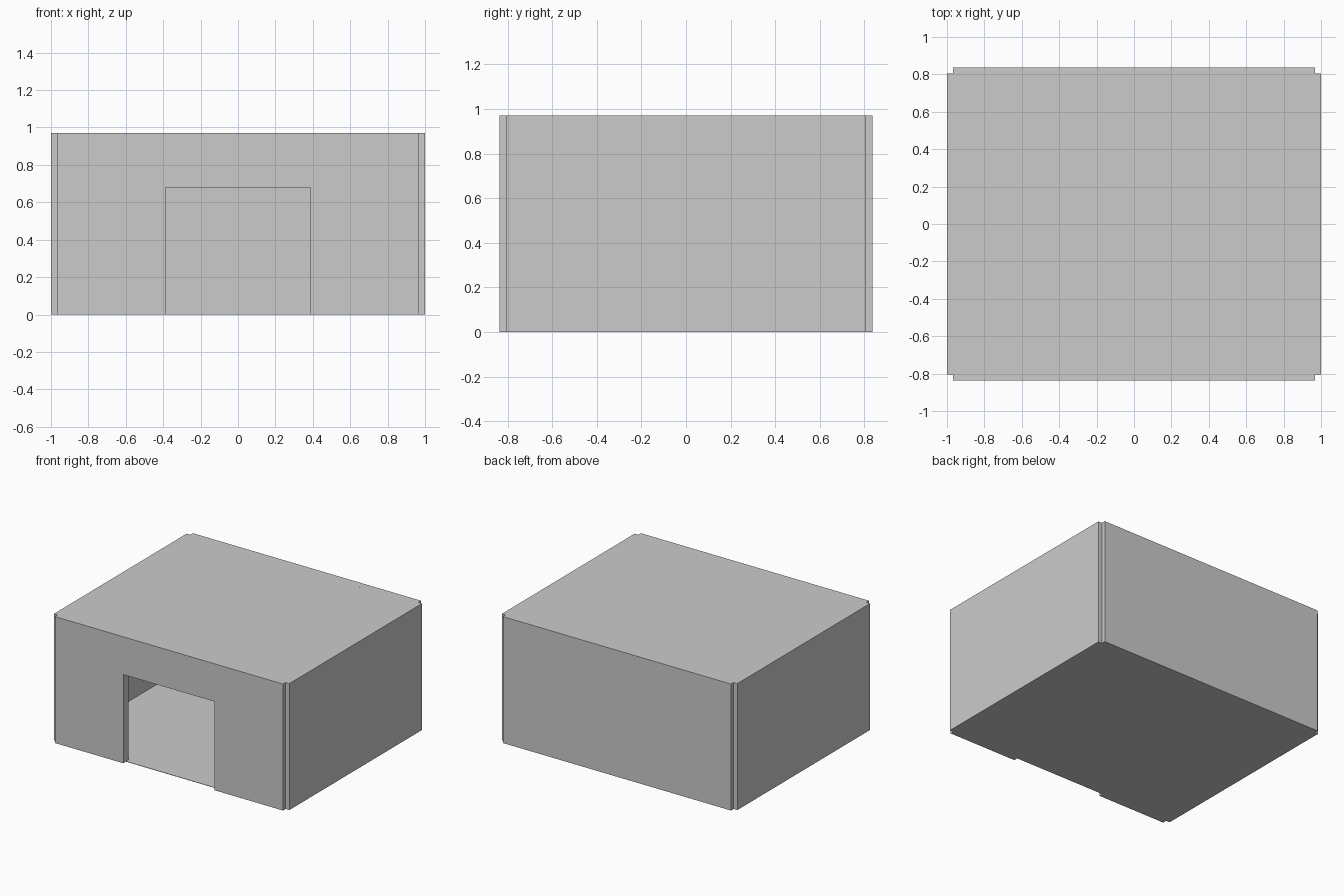
import bpy, bmesh
from mathutils import Matrix

if "Cube" in bpy.data.objects:
    bpy.data.objects.remove(bpy.data.objects["Cube"])

HX, HY, H, T = 0.968, 0.805, 0.97, 0.063   # wall centre lines, height, wall thickness
DOOR_X, DOOR_Z = 0.388, 0.68
SHEET = 0.003                              # thin floor and ceiling sheets


def extrude_profile(name, points, depth, matrix):
    """Solid from a flat XY profile extruded along Z, then placed by matrix."""
    bm = bmesh.new()
    face = bm.faces.new([bm.verts.new((x, y, 0)) for x, y in points])
    ext = bmesh.ops.extrude_face_region(bm, geom=[face])["geom"]
    verts = [v for v in ext if isinstance(v, bmesh.types.BMVert)]
    bmesh.ops.translate(bm, verts=verts, vec=(0, 0, depth))
    bmesh.ops.translate(bm, verts=bm.verts[:], vec=(0, 0, -depth / 2))
    bmesh.ops.transform(bm, matrix=matrix, verts=bm.verts[:])
    bmesh.ops.recalc_face_normals(bm, faces=bm.faces[:])
    mesh = bpy.data.meshes.new(name)
    bm.to_mesh(mesh)
    bm.free()
    obj = bpy.data.objects.new(name, mesh)
    bpy.context.collection.objects.link(obj)
    return obj


def rect(hx, y0, y1):
    return [(-hx, y0), (hx, y0), (hx, y1), (-hx, y1)]


upright = Matrix.Rotation(1.5707963268, 4, 'X')
turned = Matrix.Rotation(1.5707963268, 4, 'Z')

# Front wall with door opening, plain back wall
front = [(-HX, 0), (-DOOR_X, 0), (-DOOR_X, DOOR_Z), (DOOR_X, DOOR_Z),
         (DOOR_X, 0), (HX, 0), (HX, H), (-HX, H)]
extrude_profile("front_wall", front, T, Matrix.Translation((0, -HY, 0)) @ upright)
extrude_profile("back_wall", rect(HX, 0, H), T, Matrix.Translation((0, HY, 0)) @ upright)

# Side walls, meeting the others at their centre lines to leave corner notches
for side, name in ((-1, "left_wall"), (1, "right_wall")):
    extrude_profile(name, rect(HY, 0, H), T,
                    Matrix.Translation((side * HX, 0, 0)) @ turned @ upright)

# Thin floor and ceiling
for name, z in (("floor", SHEET / 2), ("ceiling", H - SHEET / 2)):
    extrude_profile(name, rect(HX, -HY, HY), SHEET, Matrix.Translation((0, 0, z)))
